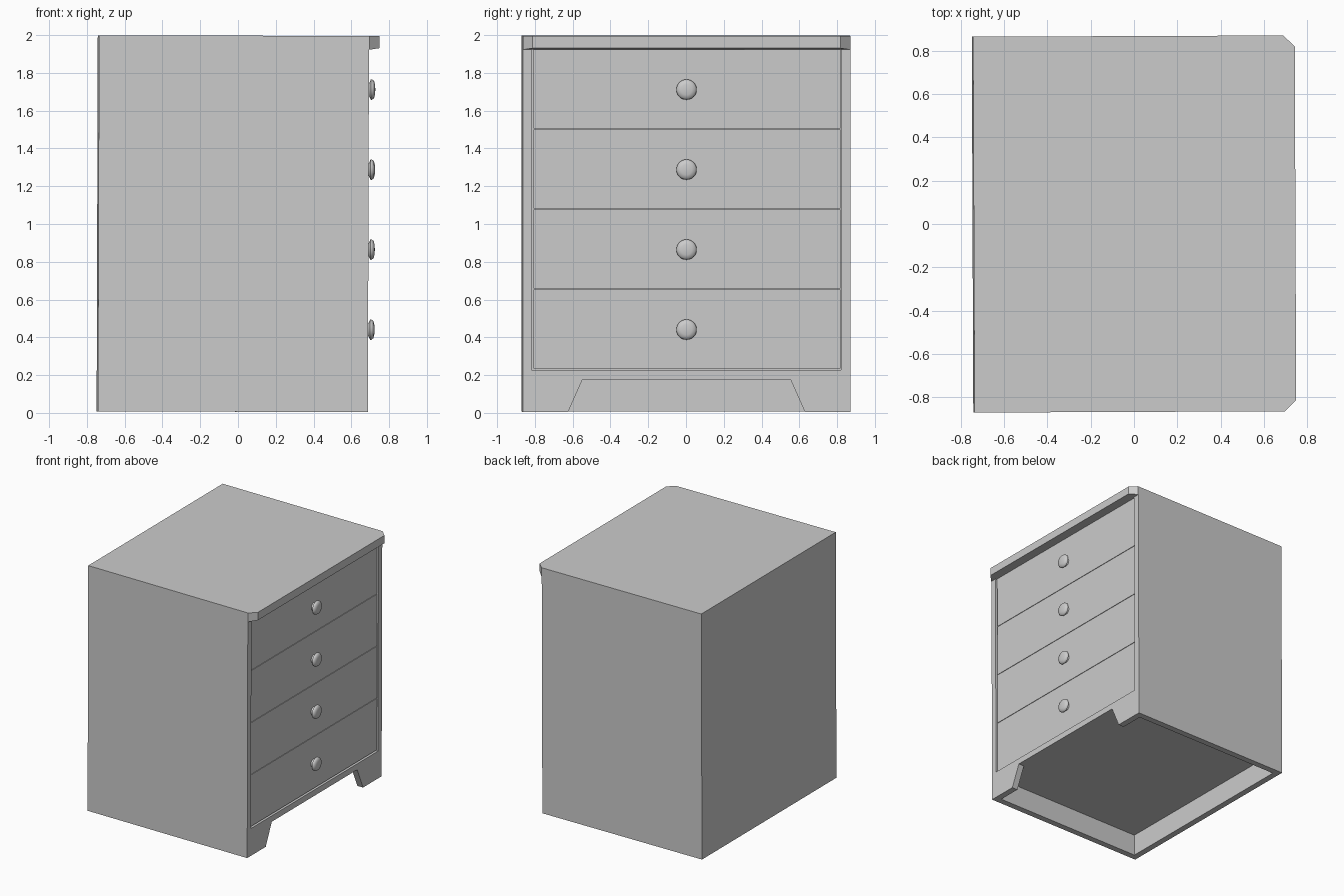
import bpy, bmesh, math
from mathutils import Matrix

cube = bpy.data.objects.get("Cube")
if cube:
    bpy.data.objects.remove(cube, do_unlink=True)

paint = bpy.data.materials.new("light grey")
paint.use_nodes = True
GREY = (0.6, 0.6, 0.6, 1)
paint.diffuse_color = GREY
paint.node_tree.nodes["Principled BSDF"].inputs["Base Color"].default_value = GREY

# The cabinet stands very slightly askew
LEAN = Matrix.Rotation(0.004, 4, 'Z') @ Matrix.Rotation(0.003, 4, 'Y')


def finish(name, bm):
    bmesh.ops.recalc_face_normals(bm, faces=bm.faces)
    mesh = bpy.data.meshes.new(name)
    bm.to_mesh(mesh)
    bm.free()
    mesh.materials.append(paint)
    obj = bpy.data.objects.new(name, mesh)
    bpy.context.collection.objects.link(obj)
    return obj


def prism(name, points, offset):
    """Extrude a closed outline along an offset vector."""
    bm = bmesh.new()
    face = bm.faces.new([bm.verts.new(p) for p in points])
    out = bmesh.ops.extrude_face_region(bm, geom=[face])
    verts = [g for g in out["geom"] if isinstance(g, bmesh.types.BMVert)]
    bmesh.ops.translate(bm, verts=verts, vec=offset)
    return finish(name, bm)


def box(name, x0, x1, y0, y1, z0, z1):
    return prism(name, [(x0, y0, z0), (x1, y0, z0), (x1, y1, z0), (x0, y1, z0)],
                 (0, 0, z1 - z0))


def cut(target, cutter):
    cutter.hide_render = True
    mod = target.modifiers.new("cut", 'BOOLEAN')
    mod.operation = 'DIFFERENCE'
    mod.solver = 'EXACT'
    mod.object = cutter
    bpy.context.view_layer.objects.active = target
    bpy.ops.object.modifier_apply(modifier=mod.name)
    bpy.data.objects.remove(cutter, do_unlink=True)


BACK, FRONT, SIDE = -0.742, 0.687, 0.867
WALL, FLOOR = 0.05, 0.18

# Carcass: hollow underneath, shallow drawer opening, trapezoid notch between feet
carcass = box("carcass", BACK, FRONT, -SIDE, SIDE, 0.006, 1.997)
cut(carcass, box("base_cutter", BACK + WALL, FRONT - WALL,
                 -SIDE + WALL, SIDE - WALL, -0.1, FLOOR))
cut(carcass, box("opening_cutter", 0.645, 0.8, -0.82, 0.818, 0.228, 1.925))
slope = 0.08 / FLOOR
foot = 0.63 + 0.1 * slope
cut(carcass, prism("notch_cutter",
                   [(0.6, -foot, -0.1), (0.6, foot, -0.1), (0.6, 0.55, FLOOR), (0.6, -0.55, FLOOR)],
                   (0.2, 0, 0)))

# Top lip with clipped corners and a sloping underside
lip = prism("top_lip", [(FRONT, -SIDE, 1.925), (0.69, -SIDE, 1.925),
                        (0.742, -0.815, 1.925), (0.742, 0.815, 1.925),
                        (0.69, SIDE, 1.925), (FRONT, SIDE, 1.925)], (0, 0, 0.072))
for v in lip.data.vertices:
    if v.co.z < 1.95 and v.co.x > 0.7:
        v.co.z += 0.008
parts = [carcass, lip]

# Four drawers, each with a turned knob
KNOB = [(0, 0.0), (0.033, 0.0), (0.031, 0.013), (0.04, 0.018), (0.054, 0.024),
        (0.054, 0.03), (0.046, 0.041), (0.028, 0.046), (0, 0.048)]
PITCH, GAP, FACE = 0.4235, 0.004, 0.677
for i in range(4):
    low = 0.236 + i * PITCH
    high = min(low + PITCH - GAP, 1.925)
    parts.append(box(f"drawer_{i + 1}", 0.643, FACE, -0.811, 0.816, low, high))
    bm = bmesh.new()
    middle = low + 0.207
    verts = [bm.verts.new((FACE + x, r, middle)) for r, x in KNOB]
    edges = [bm.edges.new(pair) for pair in zip(verts, verts[1:])]
    bmesh.ops.spin(bm, geom=verts + edges, cent=(FACE, 0, middle), axis=(1, 0, 0),
                   angle=math.tau, steps=24)
    bmesh.ops.remove_doubles(bm, verts=bm.verts, dist=0.0005)
    knob = finish(f"knob_{i + 1}", bm)
    bpy.ops.object.select_all(action='DESELECT')
    knob.select_set(True)
    bpy.context.view_layer.objects.active = knob
    bpy.ops.object.shade_smooth_by_angle(angle=math.radians(50))
    parts.append(knob)

for part in parts:
    part.data.transform(Matrix.Translation((0, 0, 1)) @ LEAN @ Matrix.Translation((0, 0, -1)))
